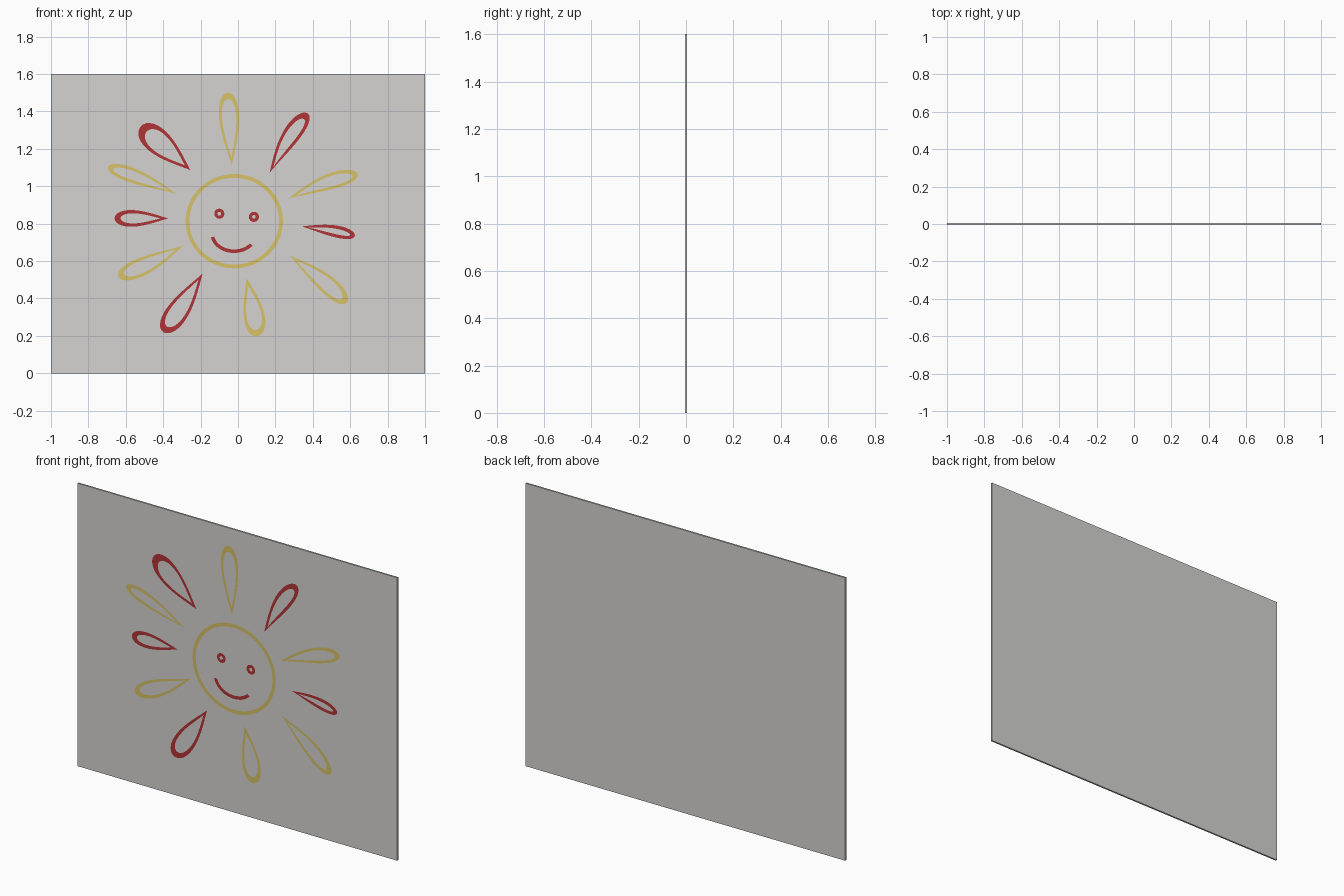
import bpy, bmesh, math
from mathutils import Vector

if "Cube" in bpy.data.objects:
    bpy.data.objects.remove(bpy.data.objects["Cube"])

PANEL_T = 0.01
PAINT_Y = -PANEL_T / 2 - 0.0015   # painted plates sit just in front of the panel


def material(name, rgb):
    m = bpy.data.materials.new(name)
    m.diffuse_color = (*rgb, 1)
    m.use_nodes = True
    m.node_tree.nodes["Principled BSDF"].inputs["Base Color"].default_value = m.diffuse_color
    return m


GREY = material("panel_grey", (0.66, 0.655, 0.64))
YELLOW = material("sun_yellow", (0.68, 0.54, 0.135))
RED = material("paint_red", (0.44, 0.036, 0.039))


def add_object(name, bm, mat):
    me = bpy.data.meshes.new(name)
    bm.to_mesh(me)
    bm.free()
    me.materials.append(mat)
    ob = bpy.data.objects.new(name, me)
    bpy.context.collection.objects.link(ob)
    return ob


def band(name, outer, inner, mat, closed=True):
    """Flat painted stroke between two (x, z) lines, facing the front."""
    bm = bmesh.new()
    o = [bm.verts.new((p[0], PAINT_Y, p[1])) for p in outer]
    i = [bm.verts.new((p[0], PAINT_Y, p[1])) for p in inner]
    n = len(o)
    for k in range(n if closed else n - 1):
        j = (k + 1) % n
        bm.faces.new((o[k], o[j], i[j], i[k]))
    return add_object(name, bm, mat)


def ellipse(cx, cz, rx, rz, n):
    return [(cx + rx * math.cos(math.tau * k / n), cz + rz * math.sin(math.tau * k / n))
            for k in range(n)]


def teardrop(tip, end, half, bend, n=36):
    """Pointed at the tip, round at the end; bend shifts the middle to the left."""
    axis = end - tip
    left = Vector((-axis.y, axis.x)).normalized()
    pts = []
    for k in range(n):
        u = math.tau * k / n
        t = (1 - math.cos(u)) / 2
        w = math.sin(u) * math.sin(u / 2) ** 1.3 / 0.70
        pts.append(tip + axis * t + left * (bend * 4 * t * (1 - t) - half * w))
    return pts


# backing panel
bm = bmesh.new()
bmesh.ops.create_cube(bm, size=1)
for v in bm.verts:
    v.co = Vector((v.co.x * 2, v.co.y * PANEL_T, v.co.z * 1.6 + 0.8))
add_object("panel", bm, GREY)

# sun rays: tip x, z, end x, z, half width, bend, end stroke, colour
rays = [
    (-0.033, 1.11, -0.055, 1.50, 0.052, 0.000, 0.034, YELLOW),
    (0.168, 1.07, 0.372, 1.39, 0.046, 0.012, 0.036, RED),
    (0.270, 0.935, 0.640, 1.065, 0.042, 0.012, 0.030, YELLOW),
    (0.340, 0.785, 0.625, 0.735, 0.031, 0.006, 0.026, RED),
    (0.275, 0.630, 0.583, 0.378, 0.047, 0.008, 0.034, YELLOW),
    (0.045, 0.510, 0.103, 0.198, 0.054, 0.004, 0.034, YELLOW),
    (-0.188, 0.535, -0.400, 0.220, 0.057, 0.004, 0.036, RED),
    (-0.292, 0.682, -0.640, 0.515, 0.047, 0.006, 0.034, YELLOW),
    (-0.372, 0.828, -0.660, 0.828, 0.043, 0.000, 0.032, RED),
    (-0.330, 0.960, -0.695, 1.103, 0.038, -0.006, 0.030, YELLOW),
    (-0.253, 1.085, -0.520, 1.320, 0.066, 0.000, 0.042, RED),
]
for k, (tx, tz, ex, ez, half, bend, stroke, mat) in enumerate(rays):
    tip, end = Vector((tx, tz)), Vector((ex, ez))
    d = (end - tip).normalized()
    side = 0.017 if mat is RED else 0.015
    band(f"ray_{k + 1}", teardrop(tip, end, half, bend),
         teardrop(tip + d * 0.04, end - d * stroke, half - side, bend), mat)

# face outline
band("face_outline", ellipse(-0.02, 0.813, 0.26, 0.252, 64),
     ellipse(-0.02, 0.813, 0.24, 0.232, 64), YELLOW)

# eyes
for name, x, z in (("left_eye", -0.10, 0.853), ("right_eye", 0.085, 0.836)):
    band(name, ellipse(x, z, 0.027, 0.027, 20), ellipse(x, z, 0.010, 0.010, 20), RED)

# smile: an arc stroke from left to right
lower, upper = [], []
for k in range(21):
    a = math.radians(190 + (322 - 190) * k / 20)
    for line, r in ((lower, 0.0), (upper, 0.019)):
        line.append((-0.021 + (0.126 - r) * math.cos(a), 0.745 + (0.102 - r) * math.sin(a)))
band("smile", lower, upper, RED, closed=False)
